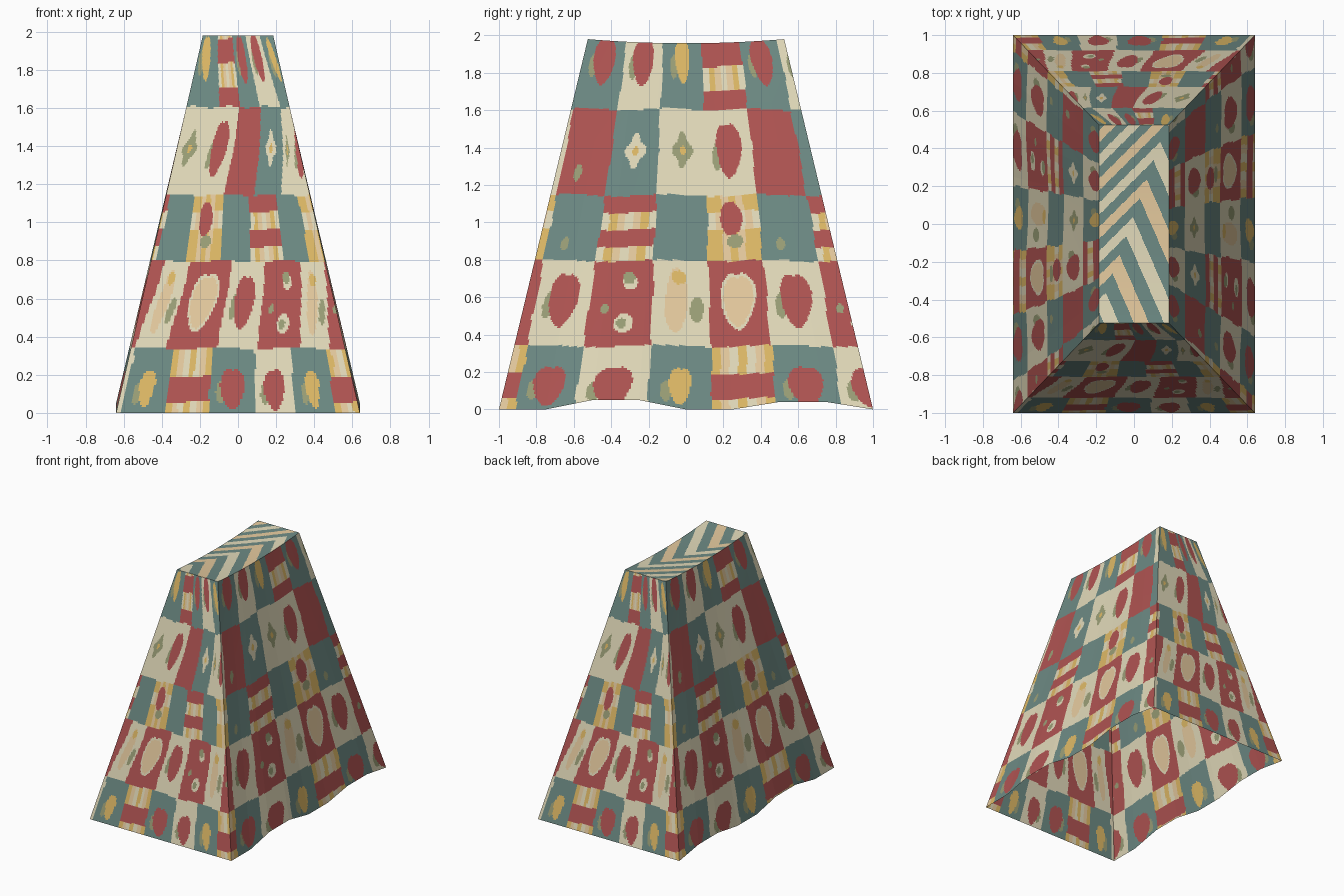
import bpy
import math

if "Cube" in bpy.data.objects:
    bpy.data.objects.remove(bpy.data.objects["Cube"])


# Flat colours of the patchwork cloth
def linear(c):
    c /= 255
    return c / 12.92 if c <= 0.04045 else ((c + 0.055) / 1.055) ** 2.4


COLOURS = [("cream", 226, 218, 186), ("red", 176, 84, 82), ("teal", 109, 138, 132),
           ("yellow", 222, 185, 102), ("green", 155, 159, 119), ("tan", 229, 202, 158)]
CREAM, RED, TEAL, YELLOW, GREEN, TAN = range(6)
materials = []
for name, *rgb in COLOURS:
    mat = bpy.data.materials.new(name)
    mat.diffuse_color = (*[linear(c) for c in rgb], 1)
    mat.use_nodes = True
    mat.node_tree.nodes["Principled BSDF"].inputs["Base Color"].default_value = mat.diffuse_color
    materials.append(mat)

# Patch rows by height; each patch is a base letter plus a motif letter
ROW_Z = [0, 0.34, 0.795, 1.145, 1.605, 2.0]
MOTIF_V = [0.36, 0.53, 0.62, 0.52, 0.64]
RED_BANDS = {0: [(0.18, 0.56)], 2: [(0.22, 0.48), (0.74, 1)], 4: [(0, 0.26), (0.58, 0.9)]}
BASE = {"C": CREAM, "R": RED, "T": TEAL}

SIDE_ROWS = ["P Th Ch Ty P Th Ch", "R Ch Rg Cc Rk Ch Rg", "Q Tl P T Qs Tl P",
             "C Rl Tw Cf Ch R Tw", "T Th Ch Ty P Th Ch"]
SIDE_LOW = [-1.25, -0.91, -0.59, -0.20, 0.14, 0.48, 0.83, 1.17]
SIDE_HIGH = [-1.25, -0.99, -0.60, -0.23, 0.16, 0.55, 0.93, 1.27]

FRONT_ROWS = ["C Ty P Th Ch Ty P", "R Cc Rk Ch Rg Cc Rg", "P T Qs T P T Q",
              "Cf Ch R Tw Cf Ch", "Ty P Th Ch Ty"]
FRONT_EDGES = [[-1.2, -0.96, -0.6, -0.24, 0.15, 0.48, 0.81, 1.15],
               [-1.2, -0.9, -0.61, -0.13, 0.245, 0.65, 0.92, 1.2],
               [-1.25, -0.94, -0.6, -0.2, 0.15, 0.525, 0.825, 1.2],
               [-1.05, -0.55, -0.08, 0.34, 0.72, 0.86, 1.15],
               [-1.05, -0.46, -0.06, 0.32, 0.72, 1.1]]
FRONT_SHEAR = [0, 0.13, 0, 0.22, -0.22]


def side_edges(row, z):
    f = z / 1.98
    return [a + (b - a) * f for a, b in zip(SIDE_LOW, SIDE_HIGH)]


def front_edges(row, z):
    f = (z - ROW_Z[row]) / (ROW_Z[row + 1] - ROW_Z[row]) - 0.5
    return [e + FRONT_SHEAR[row] * f for e in FRONT_EDGES[row]]


# Motif shapes in patch coordinates
def oval(u, v, cu, cv, ru, rv):
    return ((u - cu) / ru) ** 2 + ((v - cv) / rv) ** 2 < 1


def heart(u, v, cv, ru, rv):
    dv = (v - cv) / rv
    du = (u - 0.5) / (ru * (0.88 + 0.25 * dv))
    return du * du + dv * dv < 1 - 0.25 * max(0, dv) * max(0, 1 - 4 * abs(du))


def flower(u, v, cv):
    du, dv = (u - 0.5) / 0.21, (v - cv) / 0.2
    return math.hypot(du, dv) < 0.9 + 0.17 * math.cos(4 * math.atan2(dv, du))


def motif(kind, u, v, cv):
    if kind == "h":
        if heart(u, v, cv, 0.3, 0.32):
            return RED
        if oval(u, v, 0.24, cv - 0.06, 0.1, 0.16):
            return GREEN
    elif kind == "k" and heart(u, v, cv, 0.34, 0.34):
        return TAN if heart(u, v, cv, 0.29, 0.3) else CREAM
    elif kind == "y":
        if heart(u, v, cv, 0.2, 0.3):
            return YELLOW
        if oval(u, v, 0.28, cv - 0.08, 0.09, 0.16):
            return GREEN
    elif kind == "c":
        if oval(u, v, 0.45, cv + 0.27, 0.13, 0.08):
            return YELLOW
        if oval(u, v, 0.42, cv, 0.2, 0.38):
            return TAN
        if oval(u, v, 0.78, cv - 0.1, 0.12, 0.15):
            return GREEN
    elif kind == "g":
        for cu, dv, r, tint in [(0.6, 0.27, 0.1, GREEN), (0.55, -0.26, 0.08, GREEN),
                                (0.58, -0.26, 0.15, CREAM), (0.62, 0.22, 0.12, CREAM),
                                (0.26, -0.08, 0.07, GREEN)]:
            if oval(u, v, cu, cv + dv, r, r * 0.75):
                return tint
    elif kind in "fw" and flower(u, v, cv):
        if oval(u, v, 0.5, cv, 0.07, 0.05):
            return YELLOW
        return GREEN if kind == "f" else CREAM
    elif kind == "l" and oval(u, v, 0.36, 0.25, 0.08, 0.1):
        return GREEN
    elif kind == "s":
        if oval(u, v, 0.45, 0.65, 0.21, 0.26):
            return RED
        if oval(u, v, 0.52, 0.3, 0.16, 0.1):
            return GREEN
    return None


def plaid(kind, row, u, v):
    if kind == "P" and any(a <= v <= b for a, b in RED_BANDS.get(row, [])):
        return RED
    i = min(max(int(u * 7), 0), 6)
    if kind == "Q":
        if 0.48 < v < 0.76:
            return (CREAM, TAN, CREAM, CREAM, CREAM, TAN, CREAM)[i]
        return (YELLOW, YELLOW, TAN, YELLOW, TAN, YELLOW, YELLOW)[i]
    if row == 0:
        return (YELLOW, TAN, CREAM, YELLOW, CREAM, TAN, YELLOW)[i]
    return (CREAM, YELLOW, TAN, CREAM, TAN, YELLOW, CREAM)[i]


def patchwork(rows, edges_at, s, z):
    z = min(max(z + 0.006 * math.sin(9 * s), 0.001), 1.99)
    s += 0.006 * math.sin(17 * z)
    row = max(i for i in range(5) if z >= ROW_Z[i])
    v = (z - ROW_Z[row]) / (ROW_Z[row + 1] - ROW_Z[row])
    edges, codes = edges_at(row, z), rows[row].split()
    col = max([0] + [i for i in range(len(codes)) if s >= edges[i]])
    u = (s - edges[col]) / (edges[col + 1] - edges[col])
    code = codes[col]
    tint = motif(code[1], u, v, MOTIF_V[row]) if len(code) > 1 else None
    if tint is not None:
        return tint
    return BASE[code[0]] if code[0] in BASE else plaid(code[0], row, u, v)


# A cloth sheet: point(s, t) gives the shape, colour(s, point) the patch colour
def sheet(name, nu, nv, point, colour):
    verts = [point(2 * i / nu - 1, j / nv) for j in range(nv + 1) for i in range(nu + 1)]
    faces, tints, w = [], [], nu + 1
    for j in range(nv):
        for i in range(nu):
            a = j * w + i
            faces.append((a, a + 1, a + w + 1, a + w))
            s, t = 2 * (i + 0.5) / nu - 1, (j + 0.5) / nv
            tints.append(colour(s, point(s, t)))
    mesh = bpy.data.meshes.new(name)
    mesh.from_pydata(verts, [], faces)
    for mat in materials:
        mesh.materials.append(mat)
    mesh.polygons.foreach_set("material_index", tints)
    mesh.update()
    obj = bpy.data.objects.new(name, mesh)
    bpy.context.collection.objects.link(obj)
    return obj


# Wavy lower hem and sagging ridge of the long sides
HEM = [0, 0, 0.05, 0.05, 0, 0, 0.04, 0.04, 0]


def hem(s):
    f = (s + 1) * 4
    i = min(int(f), 7)
    return HEM[i] + (HEM[i + 1] - HEM[i]) * (f - i)


def ridge(s):
    return 1.98 - 0.022 * (1 - s * s)


def right_point(s, t):
    z = hem(s) * (1 - t) + ridge(s) * t
    return (0.64 - 0.455 * t, s * (1 - 0.475 * t), z)


def left_point(s, t):
    x, y, z = right_point(-s, t)
    return (-x, y, z)


def front_point(s, t):
    return (s * (0.64 - 0.455 * t), -1 + 0.475 * t, 1.98 * t)


def top_point(s, t):
    return (0.185 * s, 0.525 * (2 * t - 1), ridge(2 * t - 1))


# Slanted chevron stripes on the top
def chevron(s, p):
    x, y = p[0] + 0.018, p[1]
    d = y - x if x < 0.36 * y else 0.35 * (y + 2.3 * x)
    f = d / 0.128 + 20.82
    if f % 1 < 0.5:
        return TEAL
    return TAN if int(f) % 2 else CREAM


def side_colour(s, p):
    return patchwork(SIDE_ROWS, side_edges, s, p[2])


sheet("right_side_cloth", 200, 190, right_point, side_colour)
sheet("left_side_cloth", 200, 190, left_point, side_colour)
front = sheet("front_cloth", 110, 190, front_point,
              lambda s, p: patchwork(FRONT_ROWS, front_edges, s, p[2]))
back = bpy.data.objects.new("back_cloth", front.data)
back.rotation_euler.z = math.pi
bpy.context.collection.objects.link(back)
sheet("top_cloth", 70, 180, top_point, chevron)
